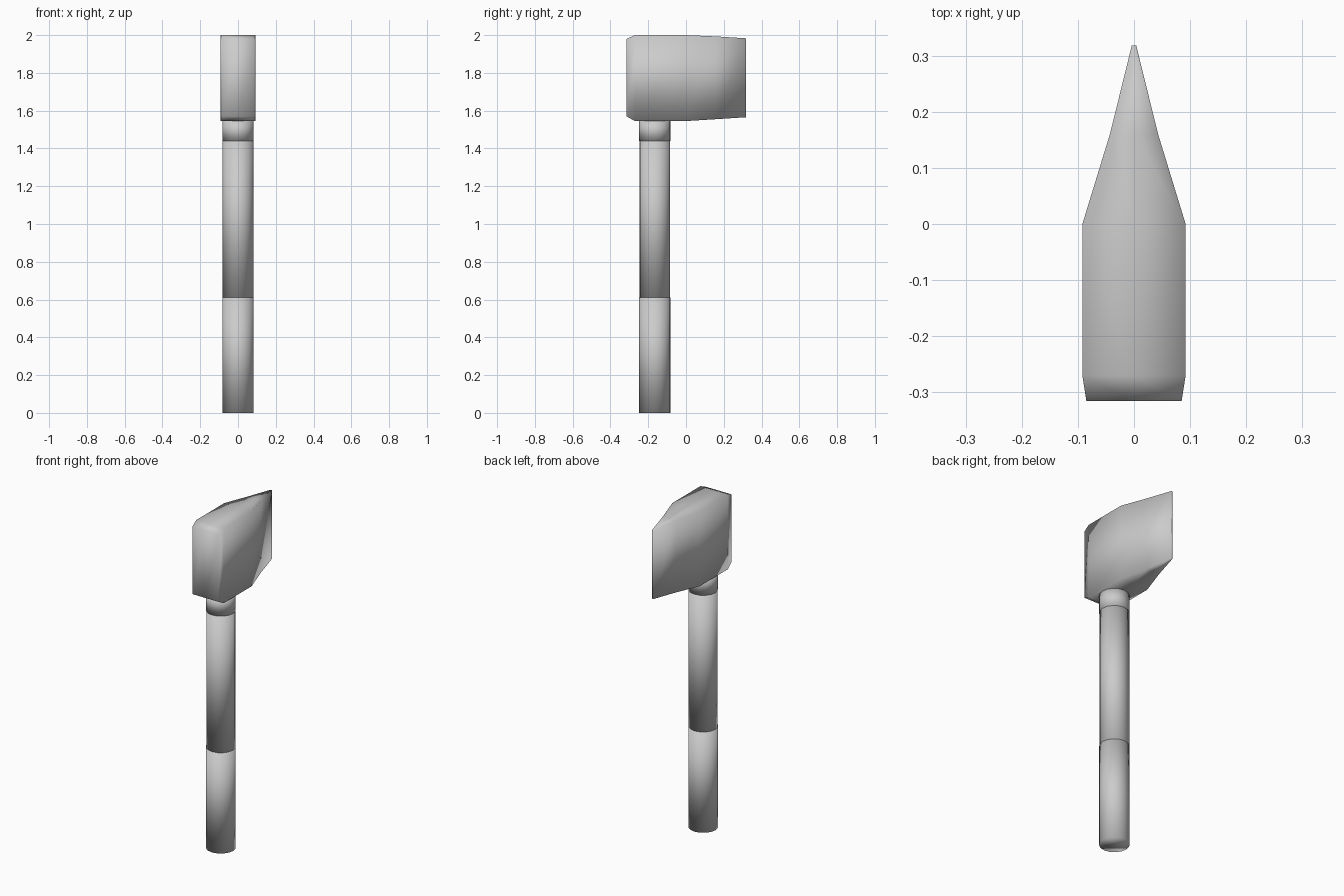
import bpy, bmesh

cube = bpy.data.objects.get("Cube")
if cube:
    bpy.data.objects.remove(cube, do_unlink=True)

# Single plain grey
grey = bpy.data.materials.new("plain_grey")
grey.use_nodes = True
colour = (0.6, 0.6, 0.6, 1)
grey.diffuse_color = colour
grey.node_tree.nodes["Principled BSDF"].inputs["Base Color"].default_value = colour


def finish(name, bm):
    """Turn a bmesh into a fully smooth-shaded object."""
    bmesh.ops.recalc_face_normals(bm, faces=bm.faces)
    for face in bm.faces:
        face.smooth = True
    mesh = bpy.data.meshes.new(name)
    bm.to_mesh(mesh)
    bm.free()
    mesh.materials.append(grey)
    obj = bpy.data.objects.new(name, mesh)
    bpy.context.collection.objects.link(obj)
    return obj


def cylinder(name, radius, bottom, top):
    """Upright capped cylinder on the handle axis; rims share smooth normals."""
    bm = bmesh.new()
    bmesh.ops.create_cone(bm, cap_ends=True, segments=16, radius1=radius,
                          radius2=radius, depth=top - bottom)
    bmesh.ops.translate(bm, verts=bm.verts, vec=(0, -0.165, (bottom + top) / 2))
    return finish(name, bm)


# Handle in three sections
cylinder("lower_grip", 0.083, 0, 0.61)
cylinder("upper_handle", 0.081, 0.61, 1.44)
cylinder("collar", 0.083, 1.44, 1.55)

# Head: cross-sections from the blunt front to the thin cutting edge
# Each station: y, half width, bottom, top
stations = [
    (-0.315, 0.085, 1.57, 1.98),
    (-0.27, 0.092, 1.545, 2.0),
    (0.0, 0.092, 1.545, 2.0),
    (0.16, 0.043, 1.555, 1.993),
    (0.318, 0.004, 1.565, 1.983),
]
bm = bmesh.new()
rings = []
for y, w, low, high in stations:
    section = [(-w, low), (0, low), (w, low), (w, high), (0, high), (-w, high)]
    rings.append([bm.verts.new((x, y, z)) for x, z in section])
for a, b in zip(rings, rings[1:]):
    for i in range(len(a)):
        j = (i + 1) % len(a)
        bm.faces.new((a[i], a[j], b[j], b[i]))
for ring in (rings[0], rings[-1]):
    bm.faces.new((ring[0], ring[1], ring[4], ring[5]))
    bm.faces.new((ring[1], ring[2], ring[3], ring[4]))
finish("axe_head", bm)
